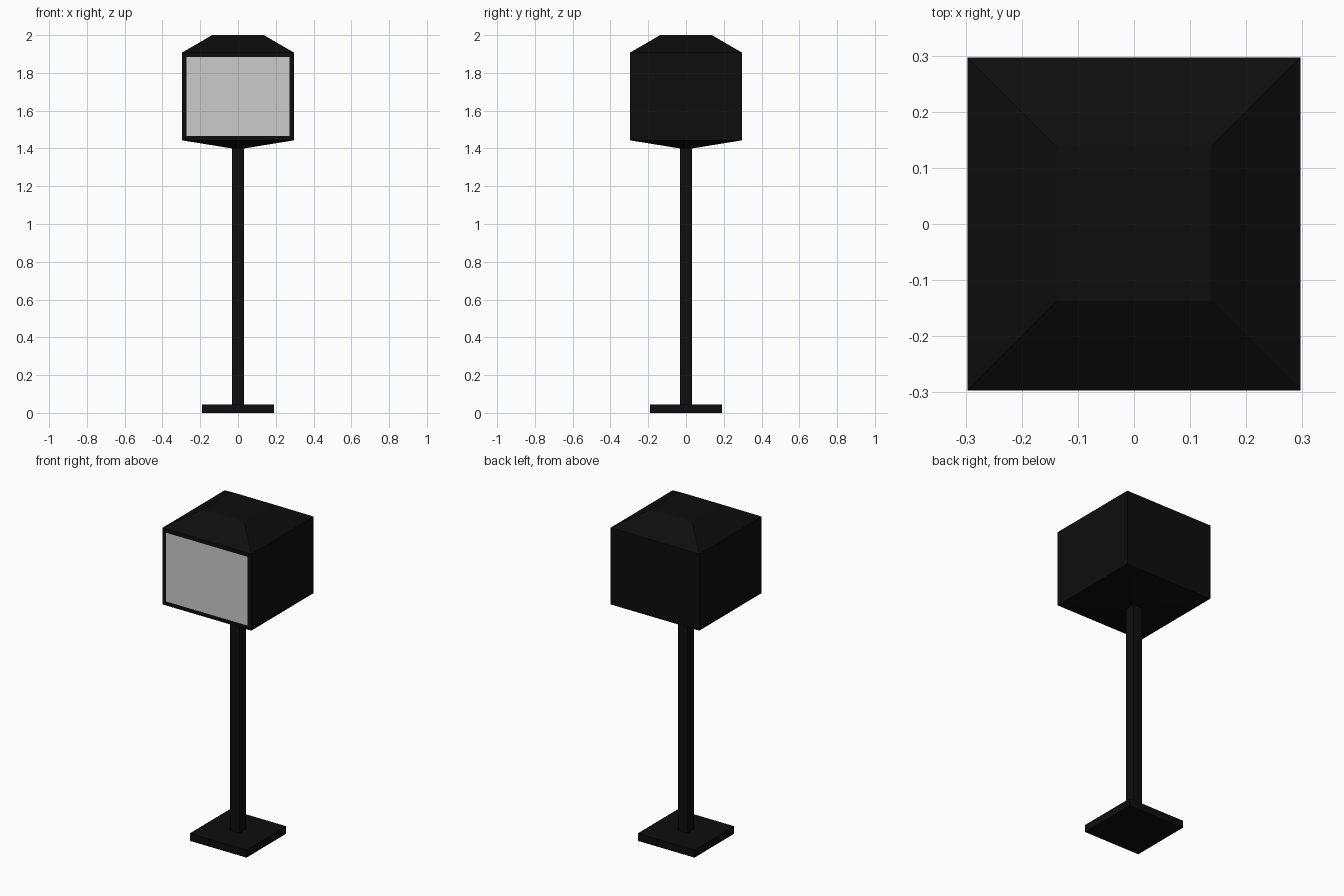
import bpy, bmesh

if "Cube" in bpy.data.objects:
    bpy.data.objects.remove(bpy.data.objects["Cube"])

black = bpy.data.materials.new("black_metal")
black.diffuse_color = (0.004, 0.004, 0.004, 1)
black.use_nodes = True
black.node_tree.nodes["Principled BSDF"].inputs["Base Color"].default_value = black.diffuse_color


def make_object(name, bm, material=None):
    bmesh.ops.recalc_face_normals(bm, faces=bm.faces)
    mesh = bpy.data.meshes.new(name)
    bm.to_mesh(mesh)
    bm.free()
    if material:
        mesh.materials.append(material)
    obj = bpy.data.objects.new(name, mesh)
    bpy.context.collection.objects.link(obj)
    return obj


def square_loft(profile, cap_bottom=True, cap_top=True):
    """Stack square rings given as (half width, height) and join them."""
    bm = bmesh.new()
    rings = [[bm.verts.new((sx * r, sy * r, z))
              for sx, sy in ((-1, -1), (1, -1), (1, 1), (-1, 1))]
             for r, z in profile]
    for low, high in zip(rings, rings[1:]):
        for i in range(4):
            j = (i + 1) % 4
            bm.faces.new((low[i], low[j], high[j], high[i]))
    if cap_bottom:
        bm.faces.new(rings[0])
    if cap_top:
        bm.faces.new(rings[-1])
    return bm


# Flat square foot and square post
make_object("base_plate", square_loft([(0.19, 0), (0.19, 0.045)]), black)
make_object("post", square_loft([(0.032, 0.045), (0.032, 1.4)],
                                cap_bottom=False, cap_top=False), black)

# Head: shallow tapered underside, straight walls, sloped roof
head = square_loft([(0.032, 1.4), (0.297, 1.443), (0.297, 1.907), (0.137, 2.0)],
                   cap_bottom=False)

# Inset the front wall to leave a frame, then open it for the panel
head.faces.ensure_lookup_table()
head.normal_update()
front = min(head.faces, key=lambda f: f.normal.y)
bmesh.ops.inset_region(head, faces=[front], thickness=0.024, use_even_offset=True)
corners = [v.co.copy() for v in front.verts]
bmesh.ops.delete(head, geom=[front], context='FACES_ONLY')
make_object("lantern_housing", head, black)

# Pale panel flush with the frame
panel = bmesh.new()
panel.faces.new([panel.verts.new(c) for c in corners])
panel_obj = make_object("front_panel", panel)
if panel_obj.data.polygons[0].normal.y > 0:
    panel_obj.data.flip_normals()
